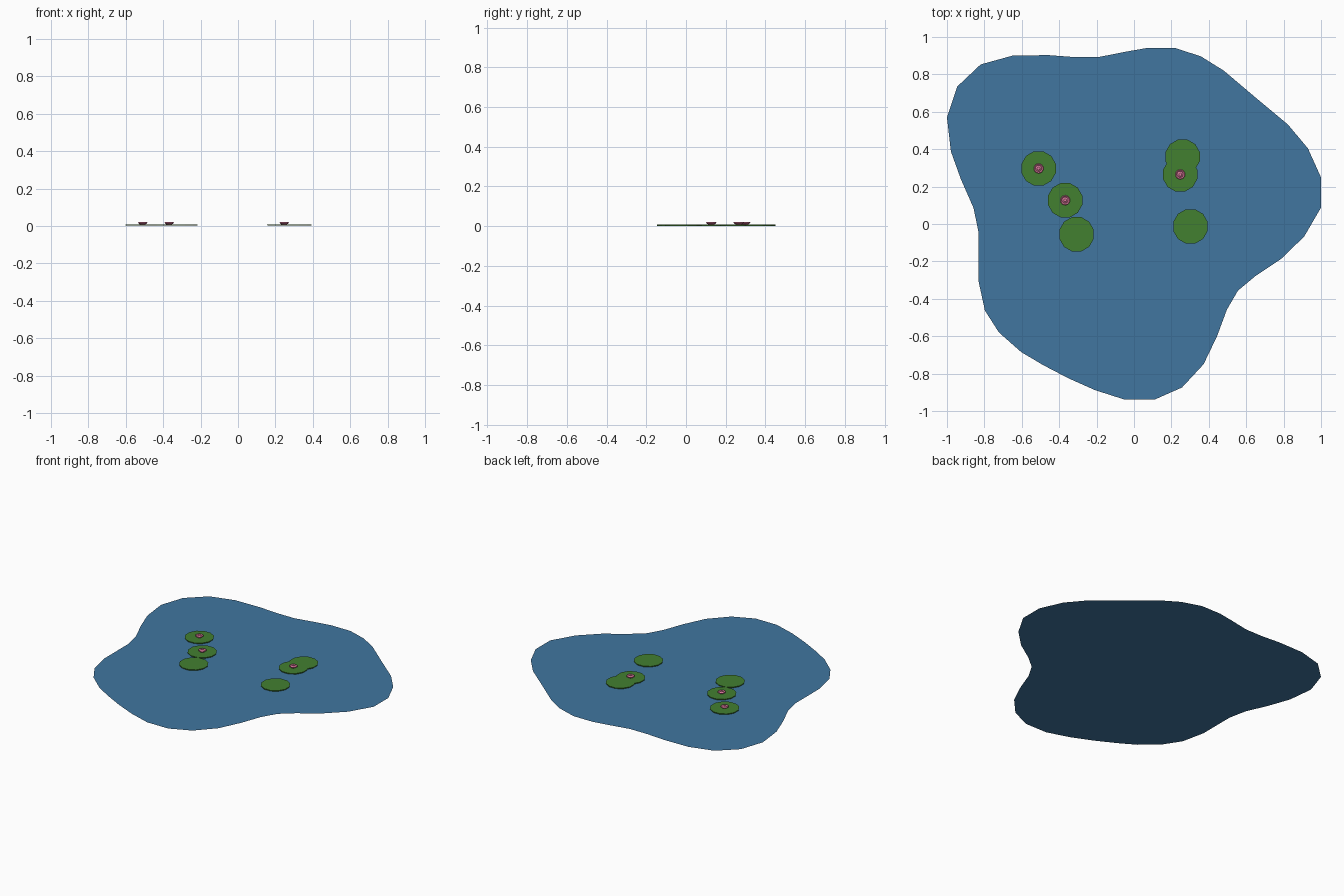
import bpy, bmesh, math

if "Cube" in bpy.data.objects:
    bpy.data.objects.remove(bpy.data.objects["Cube"])

def material(name, rgb):
    m = bpy.data.materials.new(name)
    m.diffuse_color = (*rgb, 1)
    m.use_nodes = True
    m.node_tree.nodes["Principled BSDF"].inputs["Base Color"].default_value = m.diffuse_color
    return m

WATER = material("water_blue", (0.052, 0.18, 0.35))
LEAF = material("leaf_green", (0.055, 0.215, 0.03))
PETAL = material("petal_pink", (0.75, 0.2, 0.35))

def finish(name, bm, mat):
    me = bpy.data.meshes.new(name)
    bm.to_mesh(me)
    bm.free()
    me.materials.append(mat)
    ob = bpy.data.objects.new(name, me)
    bpy.context.collection.objects.link(ob)
    return ob

def lathe(name, profile, sides, centre, mat, turn=0.0):
    """Rings of (radius, z), flat faced, capped at both ends."""
    bm = bmesh.new()
    rings = []
    for r, z in profile:
        rings.append([bm.verts.new((centre[0] + r * math.cos(turn + math.tau * i / sides),
                                    centre[1] + r * math.sin(turn + math.tau * i / sides), z))
                      for i in range(sides)])
    for a, b in zip(rings, rings[1:]):
        for i in range(sides):
            j = (i + 1) % sides
            bm.faces.new((a[i], a[j], b[j], b[i]))
    bm.faces.new(rings[0][::-1])
    bm.faces.new(rings[-1])
    return finish(name, bm, mat)

# Pond surface: a flat sheet with a wavy shoreline
shore = [(-1, .57), (-.945, .735), (-.82, .853), (-.65, .90), (-.46, .903), (-.326, .893),
         (-.187, .893), (-.04, .922), (.07, .941), (.22, .941), (.358, .896), (.48, .82),
         (.65, .676), (.823, .532), (.93, .404), (1, .249), (1, .088), (.91, -.067),
         (.786, -.187), (.647, -.28), (.556, -.356), (.497, -.457), (.444, -.60),
         (.372, -.75), (.257, -.874), (.112, -.938), (-.053, -.938), (-.209, -.888),
         (-.353, -.824), (-.492, -.751), (-.604, -.684), (-.722, -.58), (-.797, -.463),
         (-.832, -.302), (-.832, -.04), (-.858, .086), (-.925, .238), (-.979, .388)]
bm = bmesh.new()
bm.faces.new([bm.verts.new((x, y, 0)) for x, y in reversed(shore)])
bmesh.ops.triangulate(bm, faces=bm.faces[:])
finish("pond_water", bm, WATER)

# Lily pads, three of them carrying a flower
pads = [(-.51, .297, True), (-.368, .127, True), (-.307, -.055, False),
        (.26, .36, False), (.247, .265, True), (.302, -.013, False)]
for n, (x, y, flower) in enumerate(pads, 1):
    lathe(f"lily_pad_{n}", [(.093, .002), (.095, .009)], 12, (x, y), LEAF, math.pi / 12)
    if flower:
        # Shallow cup of petals with a raised heart
        lathe(f"lily_flower_{n}", [(.016, .009), (.027, .017), (.024, .021), (.017, .015), (.008, .022)],
              10, (x, y), PETAL, math.pi / 10)
